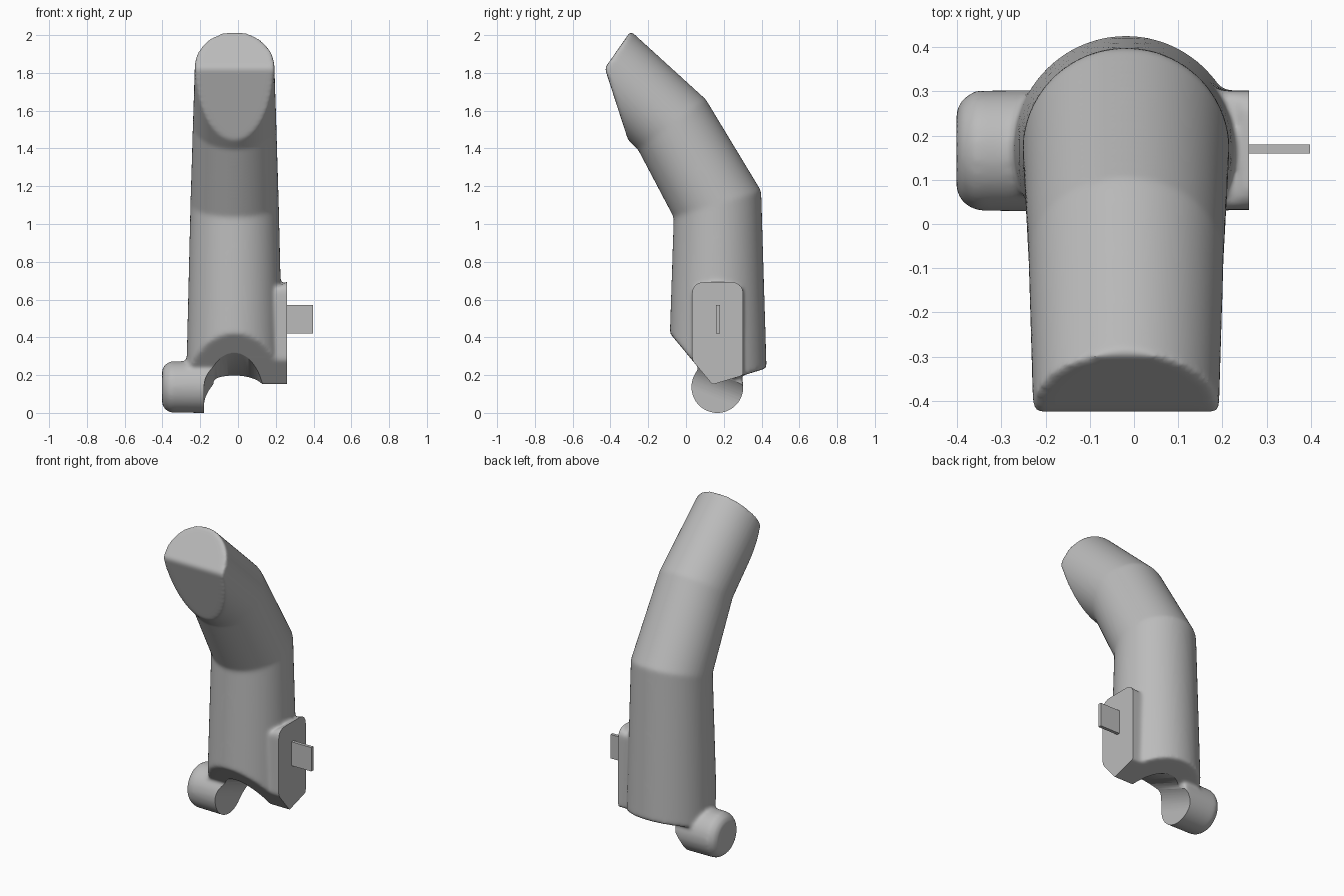
import bpy, bmesh
from math import sin, cos, pi, radians
from mathutils import Vector as V

if "Cube" in bpy.data.objects:
    bpy.data.objects.remove(bpy.data.objects["Cube"], do_unlink=True)

CX = -0.018   # centre line of the tube


def ring(c, u, v, n=64):
    """Ellipse around c spanned by the half axes u and v."""
    return [V(c) + V(u) * cos(2 * pi * i / n) + V(v) * sin(2 * pi * i / n) for i in range(n)]


def loft(bm, rings):
    """Closed skin through rings of equal length."""
    rows = [[bm.verts.new(p) for p in r] for r in rings]
    n = len(rows[0])
    for a, b in zip(rows, rows[1:]):
        for i in range(n):
            j = (i + 1) % n
            bm.faces.new((a[i], a[j], b[j], b[i]))
    bm.faces.new(rows[0][::-1])
    bm.faces.new(rows[-1])
    bmesh.ops.recalc_face_normals(bm, faces=bm.faces[:])


def cut(bm, point, normal, zmin=-9.0):
    """Slice off the side the normal points to and close the hole."""
    verts = [v for v in bm.verts if v.co.z > zmin]
    keep = set(verts)
    edges = [e for e in bm.edges if all(v in keep for v in e.verts)]
    faces = [f for f in bm.faces if all(v in keep for v in f.verts)]
    res = bmesh.ops.bisect_plane(bm, geom=verts + edges + faces, dist=1e-6,
                                 plane_co=V(point), plane_no=V(normal).normalized(),
                                 clear_outer=True)
    rim = [e for e in res["geom_cut"] if isinstance(e, bmesh.types.BMEdge)
           and len(e.link_faces) < 2]
    bmesh.ops.edgeloop_fill(bm, edges=rim)
    bmesh.ops.recalc_face_normals(bm, faces=bm.faces[:])


def make_object(name, bm):
    mesh = bpy.data.meshes.new(name)
    bm.to_mesh(mesh)
    bm.free()
    obj = bpy.data.objects.new(name, mesh)
    bpy.context.collection.objects.link(obj)
    return obj


def apply_modifier(obj, kind, **settings):
    mod = obj.modifiers.new(kind, kind)
    for key, value in settings.items():
        setattr(mod, key, value)
    bpy.ops.object.select_all(action="DESELECT")
    bpy.context.view_layer.objects.active = obj
    obj.select_set(True)
    bpy.ops.object.modifier_apply(modifier=mod.name)


def trim_foot(bm):
    """The two sloping planes that form the V-shaped foot."""
    cut(bm, (0, 0.14, 0.15), (0, -0.273, -0.227))
    cut(bm, (0, 0.14, 0.15), (0, 0.3, -1))


# Bent tube: front point, back point and half width of each section
sections = [((-0.103, -0.1), (0.437, -0.1), 0.263),
            ((-0.065, 1.035), (0.398, 1.175), 0.234),
            ((-0.255, 1.395), (0.105, 1.66), 0.221),
            ((-0.68, 1.80), (-0.40, 2.12), 0.207)]
body = bmesh.new()
tube = []
for front, back, half in sections:
    f, b = V((CX, *front)), V((CX, *back))
    tube.append(ring((f + b) / 2, (half, 0, 0), (b - f) / 2))
loft(body, tube)
cut(body, (0, -0.43, 1.825), (0, -0.82, 0.573), zmin=1.3)
cut(body, (0, -0.43, 1.825), (0, -0.391, -0.127), zmin=1.3)
trim_foot(body)

# Side plate with rounded upper corners, left long for a crisp outer face
outline = [(0.032, 0.0), (0.302, 0.0)]
for cy, start in ((0.247, 0), (0.087, pi / 2)):
    for k in range(7):
        a = start + k * pi / 12
        outline.append((cy + 0.055 * cos(a), 0.638 + 0.055 * sin(a)))
plate = bmesh.new()
loft(plate, [[V((x, y, z)) for y, z in outline] for x in (0.0, 0.33)])
cut(plate, (0.26, 0, 0.70), (-0.6, 0, 0.8))
trim_foot(plate)

# Side knob
knob = bmesh.new()
loft(knob, [ring((x, 0.166, 0.137), (0, r, 0), (0, 0, r))
            for x, r in ((-0.402, 0.09), (-0.39, 0.115), (-0.36, 0.136), (-0.13, 0.138))])

# Merge the three parts into one skin with soft fillets
for part in (plate, knob):
    temp = bpy.data.meshes.new("temp")
    part.to_mesh(temp)
    part.free()
    body.from_mesh(temp)
    bpy.data.meshes.remove(temp)
handle = make_object("handle_body", body)
apply_modifier(handle, "REMESH", mode="VOXEL", voxel_size=0.01)
apply_modifier(handle, "SMOOTH", factor=0.5, iterations=14)

# U-shaped groove running down and back through the foot
axis, up = V((0, 0.93, -0.37)), V((0, 0.37, 0.93))
centre, R = V((CX - 0.002, -0.04, 0.161)), 0.16
arch = [(R * cos(pi * k / 32), R * sin(pi * k / 32)) for k in range(33)]
arch += [(-R, -0.6), (R, -0.6)]
groove = bmesh.new()
loft(groove, [[centre + axis * s + V((u, 0, 0)) + up * v for u, v in arch]
              for s in (-0.4, 0.9)])
cutter = make_object("groove_cutter", groove)
cutter.hide_render = True
apply_modifier(handle, "BOOLEAN", operation="DIFFERENCE", solver="EXACT", object=cutter)
bpy.data.objects.remove(cutter, do_unlink=True)

# Flat outer face of the side plate
bm = bmesh.new()
bm.from_mesh(handle.data)
cut(bm, (0.26, 0, 0), (1, 0, 0))
bm.to_mesh(handle.data)
bm.free()

# Thin tab standing out of the side plate
tab_mesh = bmesh.new()
loft(tab_mesh, [[V((x, y, z)) for y, z in ((0.16, 0.42), (0.18, 0.42), (0.18, 0.57), (0.16, 0.57))]
                for x in (0.25, 0.398)])
tab = make_object("side_tab", tab_mesh)

# Single grey material
grey = bpy.data.materials.new("plain_grey")
grey.use_nodes = True
colour = (0.5, 0.5, 0.5, 1)
grey.diffuse_color = colour
for node in grey.node_tree.nodes:
    if node.type == "BSDF_PRINCIPLED":
        node.inputs["Base Color"].default_value = colour
for obj in (handle, tab):
    obj.data.materials.clear()
    obj.data.materials.append(grey)

bpy.ops.object.select_all(action="DESELECT")
bpy.context.view_layer.objects.active = handle
handle.select_set(True)
bpy.ops.object.shade_smooth_by_angle(angle=radians(40))
